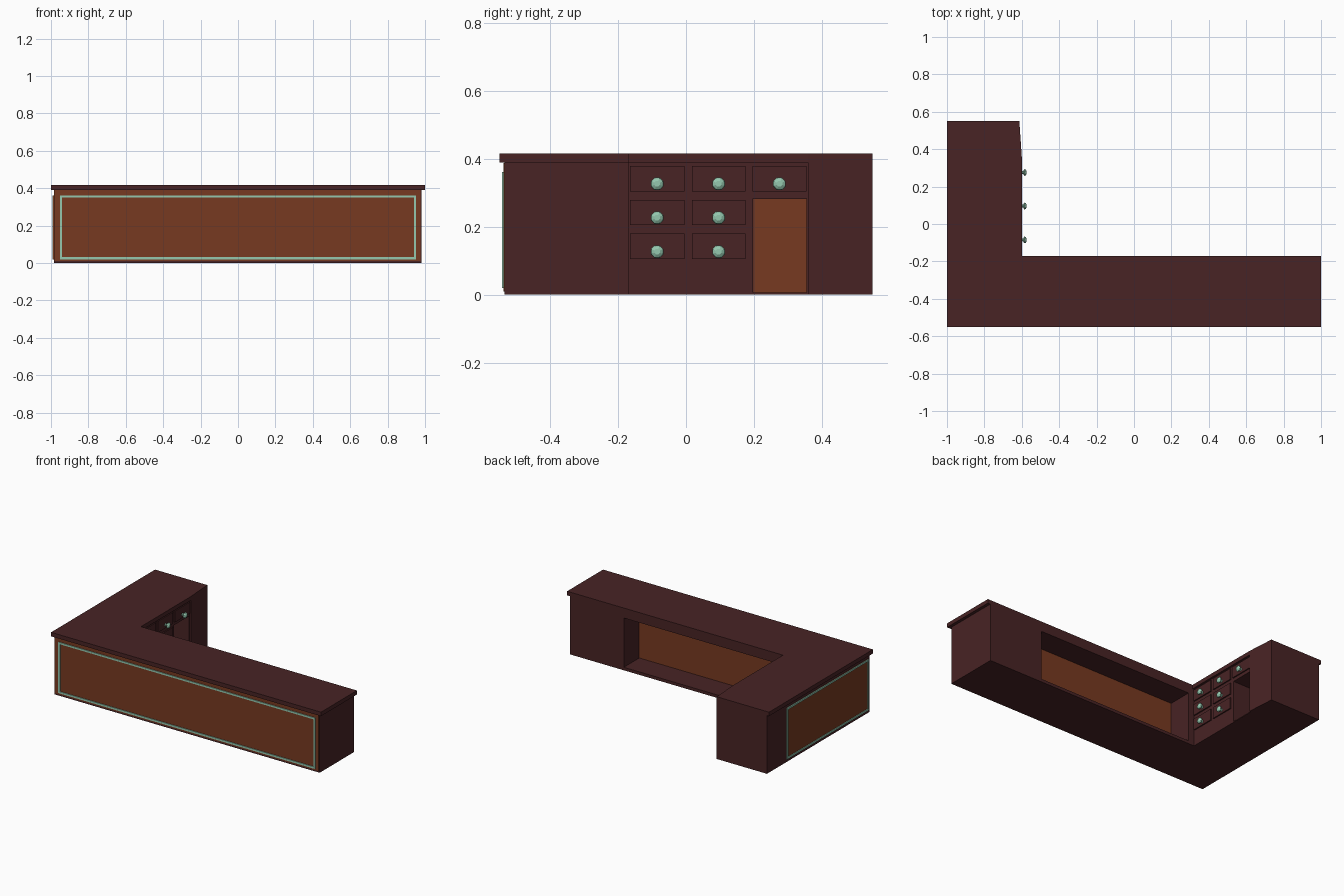
import bpy, bmesh, math

if "Cube" in bpy.data.objects:
    bpy.data.objects.remove(bpy.data.objects["Cube"])


def material(name, rgb):
    m = bpy.data.materials.new(name)
    m.diffuse_color = (*rgb, 1)
    m.use_nodes = True
    m.node_tree.nodes["Principled BSDF"].inputs["Base Color"].default_value = m.diffuse_color
    return m


DARK = material("dark mahogany", (0.065, 0.017, 0.018))
WOOD = material("orange wood", (0.185, 0.042, 0.015))
TEAL = material("pale green trim", (0.30, 0.58, 0.43))


def finish(bm, name, mat):
    bmesh.ops.recalc_face_normals(bm, faces=bm.faces)
    me = bpy.data.meshes.new(name)
    bm.to_mesh(me)
    bm.free()
    ob = bpy.data.objects.new(name, me)
    bpy.context.collection.objects.link(ob)
    if mat:
        me.materials.append(mat)
    return ob


def prism(name, pts, z0, z1, mat):
    """Extrude a plan outline from z0 to z1."""
    bm = bmesh.new()
    f = bm.faces.new([bm.verts.new((x, y, z0)) for x, y in pts])
    ext = bmesh.ops.extrude_face_region(bm, geom=[f])
    for v in ext["geom"]:
        if isinstance(v, bmesh.types.BMVert):
            v.co.z = z1
    return finish(bm, name, mat)


def box(name, x0, x1, y0, y1, z0, z1, mat):
    return prism(name, [(x0, y0), (x1, y0), (x1, y1), (x0, y1)], z0, z1, mat)


def cut(target, cutter):
    mod = target.modifiers.new("cut", "BOOLEAN")
    mod.operation = "DIFFERENCE"
    mod.solver = "EXACT"
    mod.object = cutter
    bpy.context.view_layer.objects.active = target
    bpy.ops.object.modifier_apply(modifier=mod.name)
    bpy.data.objects.remove(cutter)


# L-shaped cabinet body with a long shelf recess and a knee hole
FACE = -0.612
body = prism("cabinet_body",
             [(-0.985, -0.535), (0.98, -0.535), (0.98, -0.17), (FACE, -0.17),
              (FACE, 0.36), (-0.6, 0.36), (-0.613, 0.55), (-0.985, 0.55)],
             0, 0.39, DARK)
cut(body, box("shelf_cutter", -0.57, 0.58, -0.335, 0.0, 0.02, 0.35, None))
cut(body, box("knee_cutter", -0.9, -0.5, 0.198, 0.356, 0.006, 0.283, None))

# Countertop
prism("countertop",
      [(-1, -0.55), (1, -0.55), (1, -0.17), (-0.6, -0.17),
       (-0.6, 0.36), (-0.613, 0.55), (-1, 0.55)], 0.39, 0.417, DARK)

# Orange boards: recess backs, front and left side
box("shelf_back", -0.569, 0.579, -0.336, -0.332, 0.021, 0.349, WOOD)
box("knee_hole_back", -0.901, -0.897, 0.199, 0.355, 0.007, 0.282, WOOD)
box("front_board", -0.984, 0.975, -0.538, -0.534, 0.01, 0.389, WOOD)
box("side_board", -0.988, -0.984, -0.52, 0.345, 0.02, 0.362, WOOD)

# Pale trim frames
T = 0.012
z0, z1 = 0.02, 0.362
for n, (a, b, c, d) in enumerate([(-0.952, 0.952, z0, z0 + T), (-0.952, 0.952, z1 - T, z1),
                                  (-0.952, -0.952 + T, z0, z1), (0.952 - T, 0.952, z0, z1)]):
    box(f"front_trim_{n}", a, b, -0.543, -0.536, c, d, TEAL)
for n, (a, b, c, d) in enumerate([(-0.52, 0.345, z0, z0 + T), (-0.52, 0.345, z1 - T, z1),
                                  (-0.52, -0.52 + T, z0, z1), (0.345 - T, 0.345, z0, z1)]):
    box(f"side_trim_{n}", -0.993, -0.986, a, b, c, d, TEAL)


# Faceted knob, turned around the x axis
def knob(name, y, z, sides=8):
    bm = bmesh.new()
    prev = None
    for x, r in [(-0.606, 0.012), (-0.6, 0.007), (-0.592, 0.009), (-0.586, 0.02), (-0.579, 0.017), (-0.574, 0.009)]:
        ring = [bm.verts.new((x, y + r * math.cos(2 * math.pi * (i + 0.5) / sides),
                              z + r * math.sin(2 * math.pi * (i + 0.5) / sides)))
                for i in range(sides)]
        if prev:
            for i in range(sides):
                j = (i + 1) % sides
                bm.faces.new((prev[i], prev[j], ring[j], ring[i]))
        else:
            bm.faces.new(ring)
        prev = ring
    bm.faces.new(prev)
    finish(bm, name, TEAL)


# Drawers: two full columns and one above the knee hole
for col, (y0, y1) in enumerate([(-0.165, -0.005), (0.017, 0.175), (0.196, 0.355)]):
    for row, z in enumerate([0.305, 0.205, 0.105]):
        if col == 2 and row > 0:
            continue
        box(f"drawer_{col}_{row}", FACE - 0.003, -0.604, y0, y1, z, z + 0.075, DARK)
        knob(f"knob_{col}_{row}", (y0 + y1) / 2, z + 0.022)
